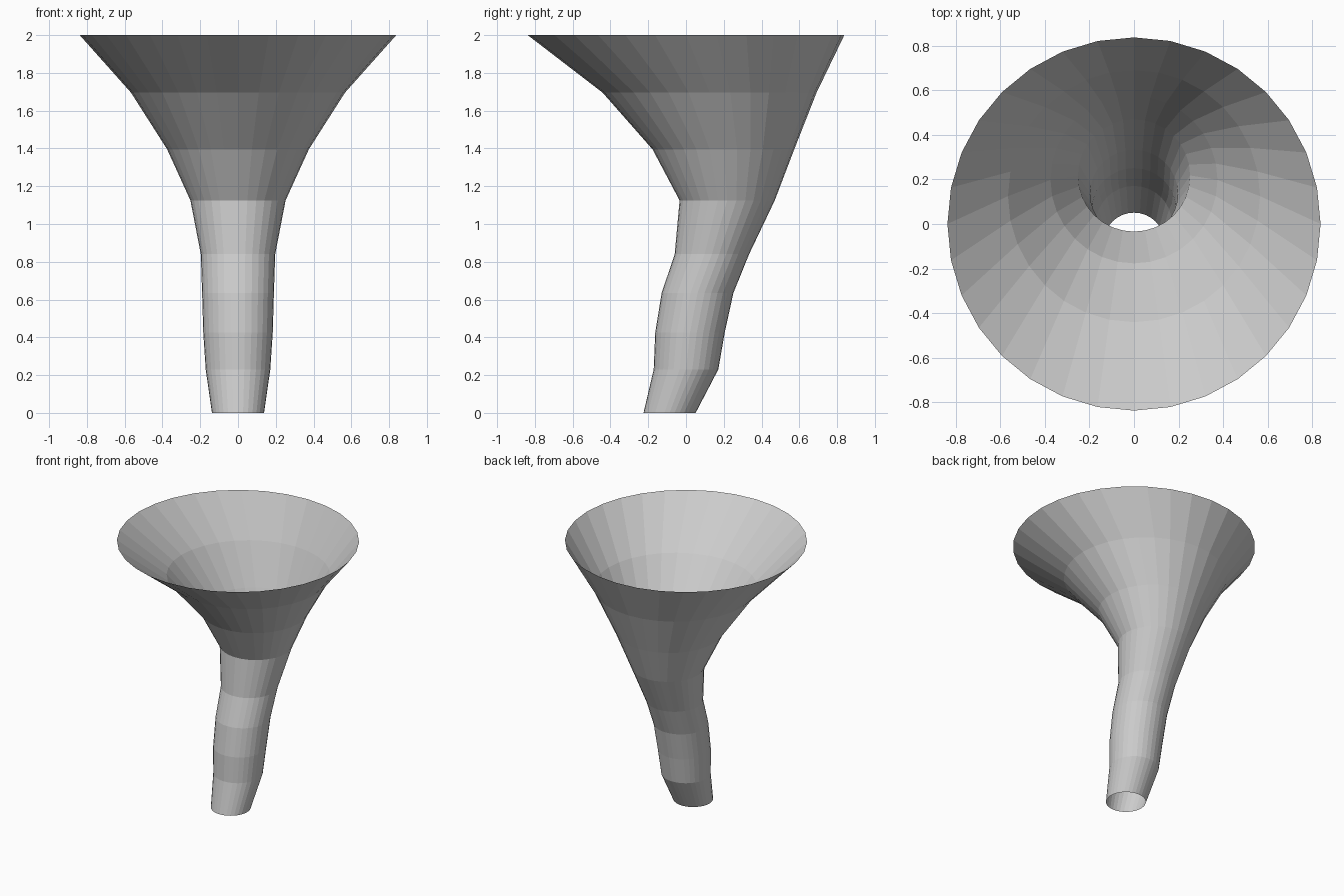
import bpy, bmesh
from math import cos, sin, tau

if "Cube" in bpy.data.objects:
    bpy.data.objects.remove(bpy.data.objects["Cube"])

SIDES = 32

# Horizontal rings, bottom to top: height, centre y, radius
RINGS = [
    (0.00, -0.087, 0.138),
    (0.23, 0.000, 0.171),
    (0.425, 0.021, 0.184),
    (0.635, 0.061, 0.190),
    (0.84, 0.137, 0.197),
    (1.125, 0.218, 0.252),
    (1.395, 0.198, 0.375),
    (1.695, 0.125, 0.566),
    (2.00, 0.000, 0.838),
]

# Open, flat-faced funnel with a bent stem
bm = bmesh.new()
loops = [[bm.verts.new((r * cos(tau * i / SIDES), cy + r * sin(tau * i / SIDES), z))
          for i in range(SIDES)] for z, cy, r in RINGS]
for low, high in zip(loops, loops[1:]):
    for i in range(SIDES):
        j = (i + 1) % SIDES
        bm.faces.new((low[i], low[j], high[j], high[i]))

mesh = bpy.data.meshes.new("funnel")
bm.to_mesh(mesh)
bm.free()
funnel = bpy.data.objects.new("funnel", mesh)
bpy.context.collection.objects.link(funnel)
